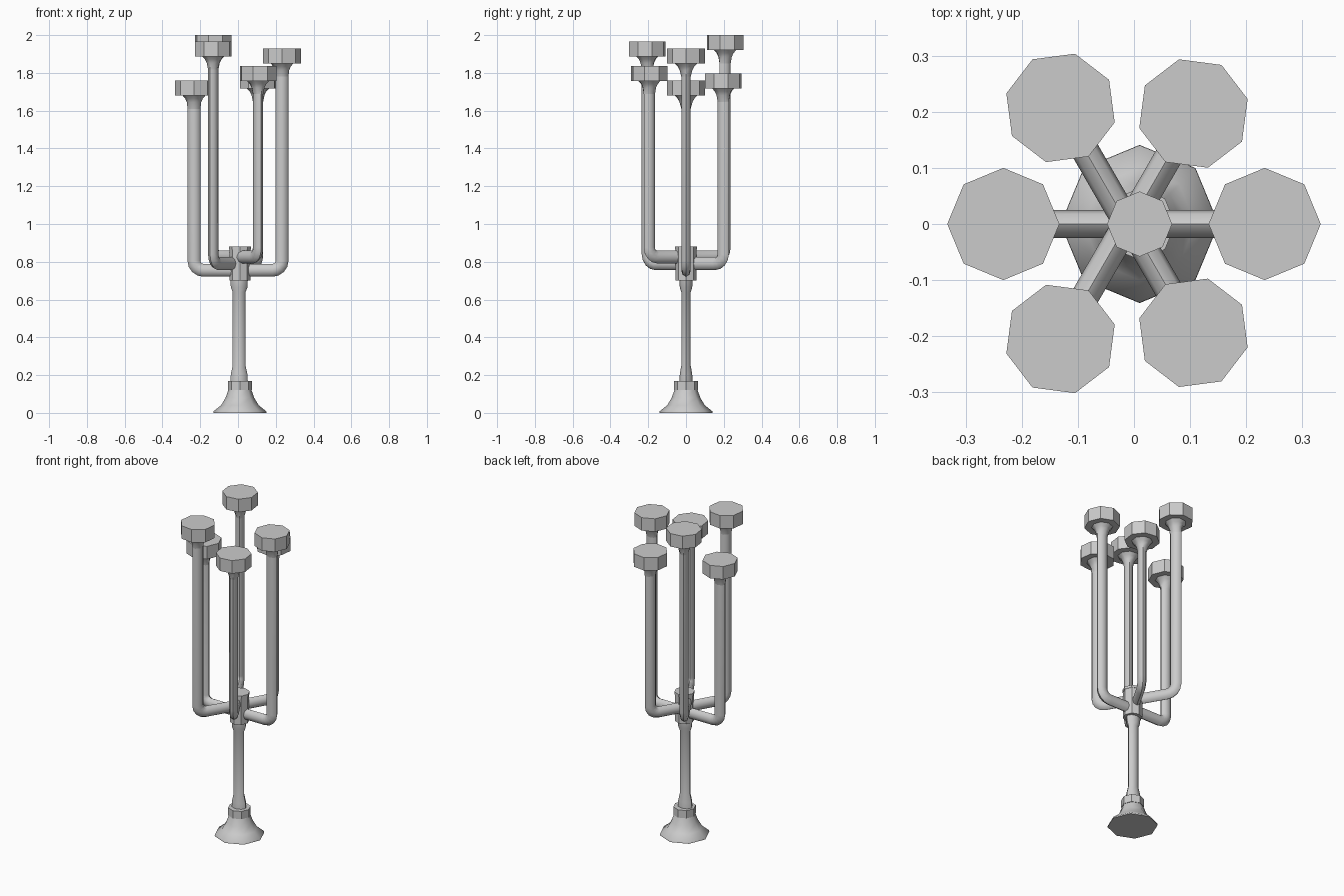
import bpy, bmesh, math
from mathutils import Vector

if "Cube" in bpy.data.objects:
    bpy.data.objects.remove(bpy.data.objects["Cube"])

SIDES = 8


def loft(name, rings, smooth=None):
    """Skin a list of equal-sized point rings and cap both ends."""
    bm = bmesh.new()
    loops = [[bm.verts.new(p) for p in ring] for ring in rings]
    for a, b in zip(loops, loops[1:]):
        for i in range(len(a)):
            j = (i + 1) % len(a)
            bm.faces.new((a[i], a[j], b[j], b[i]))
    bm.faces.new(loops[0])
    bm.faces.new(loops[-1])
    bmesh.ops.recalc_face_normals(bm, faces=bm.faces)
    mesh = bpy.data.meshes.new(name)
    bm.to_mesh(mesh)
    bm.free()
    obj = bpy.data.objects.new(name, mesh)
    bpy.context.collection.objects.link(obj)
    if smooth:
        bpy.ops.object.select_all(action='DESELECT')
        obj.select_set(True)
        bpy.context.view_layer.objects.active = obj
        bpy.ops.object.shade_smooth_by_angle(angle=math.radians(smooth))
    return obj


def ring(center, u, v, a, b):
    """Octagonal ring with half-widths a along u and b along v."""
    return [center + u * a * math.cos(t) + v * b * math.sin(t)
            for t in (2 * math.pi * i / SIDES for i in range(SIDES))]


def turned(name, x, y, profile, angle=0.0, smooth=None):
    """Stack of horizontal rings; profile rows are (z, half-width, half-depth)."""
    u = Vector((math.cos(angle), math.sin(angle), 0))
    v = Vector((-u.y, u.x, 0))
    return loft(name, [ring(Vector((x, y, z)), u, v, a, b) for z, a, b in profile], smooth)


# Flared foot with collar
turned("foot", 0.01, 0, [(z, r, r) for z, r in (
    (0, 0.141), (0.008, 0.14), (0.04, 0.1), (0.08, 0.076), (0.125, 0.06))], smooth=50)
turned("foot_collar", 0.01, 0, [(0.122, 0.064, 0.064), (0.17, 0.064, 0.064)])

# Stem, swelling at both ends
turned("stem", 0.006, 0, [
    (0.165, 0.046, 0.034), (0.205, 0.044, 0.033), (0.25, 0.034, 0.025),
    (0.64, 0.034, 0.025), (0.665, 0.044, 0.033), (0.705, 0.046, 0.034)], smooth=50)

# Hub where the arms meet
turned("hub", 0.01, 0, [
    (0.70, 0.055, 0.055), (0.865, 0.055, 0.055), (0.865, 0.058, 0.058),
    (0.88, 0.058, 0.058)])


def arm(index, x, y, low, top, angle):
    """L-shaped tube from the hub up to a flared cup at (x, y)."""
    d = Vector((math.cos(angle), math.sin(angle), 0))
    side = Vector((-d.y, d.x, 0))
    up = Vector((0, 0, 1))
    post = Vector((x, y, 0))
    bend = 0.05
    rings = [ring(post - d * 0.215 + up * low, up, side, 0.034, 0.025)]
    for k in range(5):
        t = math.pi / 2 * k / 4
        c = post + d * bend * (math.sin(t) - 1) + up * (low + bend * (1 - math.cos(t)))
        n = up * math.cos(t) - d * math.sin(t)
        rings.append(ring(c, n, side, 0.034, 0.025))
    rings.append(ring(post + up * (top - 0.07), -d, side, 0.034, 0.025))
    loft(f"arm_tube_{index}", rings, smooth=50)
    turned(f"cup_neck_{index}", x, y, [
        (top - 0.15, 0.034, 0.025), (top - 0.115, 0.038, 0.034),
        (top - 0.095, 0.047, 0.045), (top - 0.078, 0.062, 0.062)], angle, smooth=50)
    turned(f"cup_{index}", x, y, [(top - 0.08, 0.1, 0.1), (top, 0.1, 0.1)], angle)


# Six arms: post position, horizontal run height, cup top height
ARMS = [
    (0.233, 0.0, 0.755, 1.93),
    (0.106, 0.197, 0.79, 1.797),
    (-0.131, 0.207, 0.825, 2.0),
    (-0.233, 0.0, 0.755, 1.76),
    (-0.131, -0.205, 0.79, 1.967),
    (0.106, -0.194, 0.825, 1.837),
]
for i, (x, y, low, top) in enumerate(ARMS):
    arm(i + 1, x, y, low, top, math.radians(60 * i))
